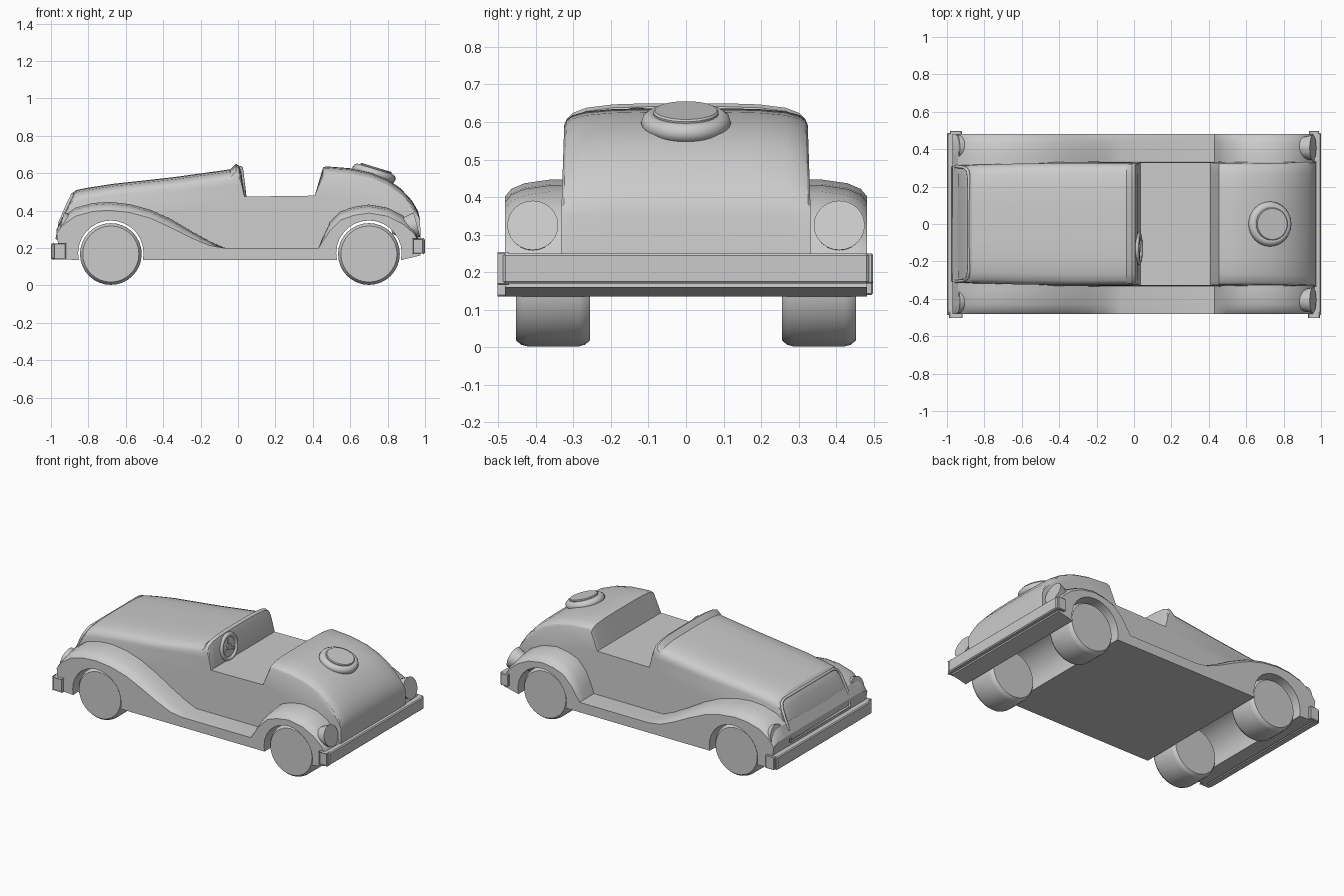
import bpy, bmesh, math
from mathutils import Euler

if "Cube" in bpy.data.objects:
    bpy.data.objects.remove(bpy.data.objects["Cube"])


def finish(name, bm, loc=(0, 0, 0), rot=(0, 0, 0), angle=28):
    bmesh.ops.recalc_face_normals(bm, faces=bm.faces)
    me = bpy.data.meshes.new(name)
    bm.to_mesh(me)
    bm.free()
    ob = bpy.data.objects.new(name, me)
    bpy.context.collection.objects.link(ob)
    ob.location, ob.rotation_euler = loc, rot
    bpy.ops.object.select_all(action='DESELECT')
    ob.select_set(True)
    bpy.context.view_layer.objects.active = ob
    bpy.ops.object.shade_smooth_by_angle(angle=math.radians(angle))
    return ob


def loft(name, profile, half):
    """Sweep a side profile (x, z, drop factor) across mirrored stations (y, drop)."""
    stations = [(-y, d) for y, d in reversed(half)] + half
    bm = bmesh.new()
    rings = [[bm.verts.new((x, y, z - d * f)) for x, z, f in profile] for y, d in stations]
    n = len(profile)
    for a, b in zip(rings, rings[1:]):
        for i in range(n):
            j = (i + 1) % n
            bm.faces.new((a[i], a[j], b[j], b[i]))
    bm.faces.new(rings[0])
    bm.faces.new(rings[-1])
    return finish(name, bm)


def lathe(name, rings, loc, rot, seg=32):
    """Turn (radius, height) rings about local z and cap both ends."""
    bm = bmesh.new()
    loops = [[bm.verts.new((r * math.cos(2 * math.pi * i / seg),
                            r * math.sin(2 * math.pi * i / seg), h)) for i in range(seg)]
             for r, h in rings]
    for a, b in zip(loops, loops[1:]):
        for i in range(seg):
            j = (i + 1) % seg
            bm.faces.new((a[i], a[j], b[j], b[i]))
    bm.faces.new(loops[0])
    bm.faces.new(loops[-1])
    return finish(name, bm, loc, rot)


def torus(name, loc, rot, major, minor):
    bpy.ops.mesh.primitive_torus_add(location=loc, rotation=rot, major_radius=major,
                                     minor_radius=minor, major_segments=32, minor_segments=10)
    bpy.context.object.name = name
    bpy.ops.object.shade_smooth_by_angle(angle=math.radians(40))


def box(name, x0, x1, y0, y1, z0, z1, bevel=0.006):
    bm = bmesh.new()
    bmesh.ops.create_cube(bm, size=1)
    for v in bm.verts:
        v.co = ((x0 + x1) / 2 + v.co.x * (x1 - x0), (y0 + y1) / 2 + v.co.y * (y1 - y0),
                (z0 + z1) / 2 + v.co.z * (z1 - z0))
    bmesh.ops.bevel(bm, geom=bm.edges[:], offset=bevel, segments=1, affect='EDGES')
    return finish(name, bm)


def arch(cx, n=16, r=0.175, cz=0.172):
    pts = []
    for i in range(n + 1):
        a = math.radians(-12 + 204 * i / n)
        pts.append((cx + r * math.cos(a), cz + r * math.sin(a), 0))
    return pts


# Chassis: fenders and running boards, with wheel arches through the full width
fenders = [(-0.95, 0.14, 0), (-0.97, 0.30, .5), (-0.94, 0.365, 1), (-0.87, 0.415, 1),
           (-0.78, 0.44, 1), (-0.69, 0.447, 1), (-0.58, 0.435, 1), (-0.47, 0.405, 1),
           (-0.36, 0.355, 1), (-0.25, 0.29, .8), (-0.15, 0.235, .5), (-0.07, 0.20, 0),
           (0.43, 0.20, 0), (0.455, 0.265, .6), (0.49, 0.335, 1), (0.55, 0.395, 1),
           (0.62, 0.42, 1), (0.70, 0.432, 1), (0.80, 0.415, 1), (0.88, 0.375, 1),
           (0.94, 0.31, .7), (0.97, 0.24, .3), (0.975, 0.16, 0)]
chassis = fenders + arch(0.70) + arch(-0.68)
loft("chassis_fenders", chassis, [(0.36, 0), (0.43, 0.01), (0.465, 0.025), (0.482, 0.045)])

# Body: bonnet, windscreen lip, cockpit and tail in one profile
body = [(-0.968, 0.16, 0), (-0.955, 0.33, 0), (-0.905, 0.45, .5), (-0.885, 0.495, 1),
        (-0.865, 0.512, 1), (-0.80, 0.525, 1), (-0.67, 0.545, 1), (-0.35, 0.58, 1),
        (-0.04, 0.623, 1), (-0.012, 0.652, 1), (0.006, 0.643, 1), (0.018, 0.61, 1),
        (0.035, 0.475, 0), (0.41, 0.48, 0), (0.455, 0.632, .7), (0.47, 0.638, .7),
        (0.60, 0.628, .7), (0.71, 0.605, .7), (0.80, 0.568, .7), (0.87, 0.52, .7),
        (0.93, 0.455, .6), (0.962, 0.40, .4), (0.974, 0.35, 0), (0.976, 0.17, 0),
        (0.90, 0.17, 0), (0.885, 0.36, 0), (0.51, 0.36, 0), (0.50, 0.18, 0),
        (-0.49, 0.18, 0), (-0.495, 0.36, 0), (-0.87, 0.36, 0), (-0.88, 0.16, 0)]
ob = loft("body", body, [(0.10, 0.002), (0.20, 0.005), (0.275, 0.014), (0.312, 0.028),
                         (0.328, 0.045), (0.334, 0.065)])
for v in ob.data.vertices:  # sides lean in upward and the nose narrows
    v.co.y *= 1 - 0.03 * max(0, v.co.z - 0.3) / 0.3
    v.co.y *= 1 - 0.05 * min(1, max(0, -0.5 - v.co.x) / 0.45)

# Radiator frame around the sloping nose
cu = bpy.data.curves.new("radiator_frame", 'CURVE')
cu.dimensions = '3D'
cu.bevel_depth, cu.bevel_resolution = 0.009, 1
sp = cu.splines.new('POLY')
side = [(-0.967, 0.305, 0.25), (-0.95, 0.307, 0.34), (-0.907, 0.302, 0.44),
        (-0.889, 0.285, 0.475), (-0.884, 0.25, 0.488)]
path = side + [(x, -y, z) for x, y, z in reversed(side)]
sp.points.add(len(path) - 1)
for p, c in zip(sp.points, path):
    p.co = (*c, 1)
sp.use_cyclic_u = True
bpy.context.collection.objects.link(bpy.data.objects.new("radiator_frame", cu))

# Wheels and lamps, mirrored left and right
for s, label in ((-1, "right"), (1, "left")):
    for cx, end in ((-0.68, "front"), (0.70, "rear")):
        lathe(f"wheel_{end}_{label}",
              [(0.150, -0.098), (0.161, -0.085), (0.165, -0.07), (0.165, 0.07),
               (0.161, 0.085), (0.150, 0.098)],
              (cx, s * 0.354, 0.168), (math.pi / 2, 0, 0))
    lathe(f"headlamp_{label}", [(0.03, -0.08), (0.052, -0.06), (0.066, -0.025), (0.068, 0)],
          (-0.948, s * 0.41, 0.325), (0, math.radians(-75), 0), 24)
    lathe(f"tail_lamp_{label}", [(0.012, -0.14), (0.035, -0.115), (0.056, -0.06), (0.068, 0)],
          (0.957, s * 0.408, 0.325), (0, math.radians(75), 0), 24)
    # Bumper ends
    box(f"front_bumper_end_{label}", -0.985, -0.92, s * 0.475, s * 0.498, 0.14, 0.225, 0.004)
    box(f"rear_bumper_end_{label}", 0.935, 0.99, s * 0.475, s * 0.498, 0.17, 0.25, 0.004)

# Bumper bars
box("front_bumper", -1.0, -0.955, -0.487, 0.487, 0.14, 0.225)
box("rear_bumper", 0.955, 1.0, -0.487, 0.487, 0.17, 0.25)

# Spare wheel and its cover on the tail
tilt = Euler((0, math.radians(17), 0))
torus("spare_wheel", (0.727, 0, 0.598), tilt, 0.093, 0.027)
lathe("spare_cover", [(0.085, -0.05), (0.087, 0.038), (0.083, 0.043)],
      (0.727, 0, 0.59), tilt)

# Steering wheel on the dashboard
sw, rot = (0.023, -0.13, 0.55), Euler((0, math.radians(83), 0))
torus("steering_wheel", sw, rot, 0.075, 0.014)
lathe("steering_hub", [(0.02, -0.02), (0.02, 0.010)], sw, rot, 16)
for k in range(3):
    a = math.pi + k * math.tau / 3
    spoke = box(f"steering_spoke_{k + 1}", 0, 0.075, -0.008, 0.008, -0.006, 0.006, 0.002)
    spoke.rotation_euler = (rot.to_matrix() @ Euler((0, 0, a)).to_matrix()).to_euler()
    spoke.location = sw
